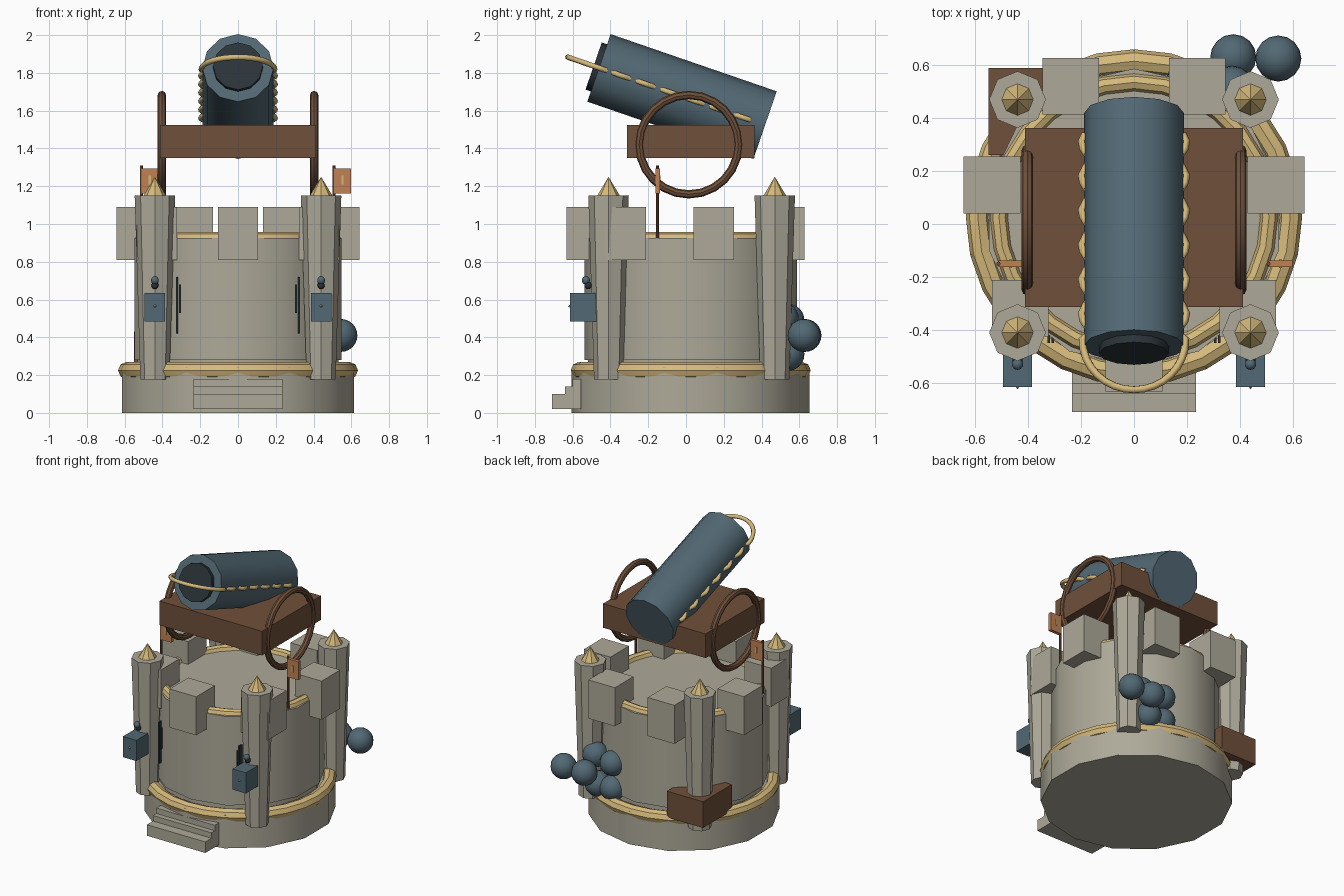
import bpy, math
from mathutils import Vector

if "Cube" in bpy.data.objects:
    bpy.data.objects.remove(bpy.data.objects["Cube"])

def mat(name, c):
    m = bpy.data.materials.new(name)
    m.diffuse_color = (*c, 1)
    m.use_nodes = True
    m.node_tree.nodes["Principled BSDF"].inputs["Base Color"].default_value = m.diffuse_color
    return m

STONE = mat("stone", (0.42, 0.40, 0.32))
STEEL = mat("steel", (0.085, 0.14, 0.175))
DARK = mat("dark", (0.025, 0.035, 0.042))
WOOD = mat("wood", (0.16, 0.08, 0.042))
GOLD = mat("gold", (0.67, 0.49, 0.20))
COPPER = mat("copper", (0.53, 0.22, 0.09))
CY = 0.025  # centre of the round fort along y

def finish(name, m, smooth=True):
    o = bpy.context.object
    o.name = name
    o.data.materials.append(m)
    if smooth:
        bpy.ops.object.shade_smooth_by_angle(angle=math.radians(40))
    return o

def box(name, m, x0, x1, y0, y1, z0, z1):
    bpy.ops.mesh.primitive_cube_add(size=1, location=((x0+x1)/2, (y0+y1)/2, (z0+z1)/2))
    bpy.context.object.scale = (x1-x0, y1-y0, z1-z0)
    return finish(name, m, False)

def cone(name, m, loc, r1, r2, h, n, rot=(0, 0, 0), smooth=True):
    bpy.ops.mesh.primitive_cone_add(vertices=n, radius1=r1, radius2=r2, depth=h,
                                    location=loc, rotation=rot)
    return finish(name, m, smooth)

def drum(name, m, r, z0, z1, n):
    return cone(name, m, (0, CY, (z0+z1)/2), r, r, z1-z0, n)

def torus(name, m, loc, R, r, nR, nr, rot=(0, 0, 0)):
    bpy.ops.mesh.primitive_torus_add(location=loc, rotation=rot, major_radius=R,
                                     minor_radius=r, major_segments=nR, minor_segments=nr)
    return finish(name, m)

def ball(name, m, loc, r, seg=16):
    bpy.ops.mesh.primitive_uv_sphere_add(segments=seg, ring_count=seg*3//4, radius=r, location=loc)
    return finish(name, m)

# Round fort: base, neck, wall, gold trims
drum("base", STONE, 0.63, 0, 0.24, 14)
drum("neck", STONE, 0.545, 0.23, 0.29, 14)
drum("wall", STONE, 0.562, 0.28, 0.925, 14)
torus("base_trim", GOLD, (0, CY, 0.225), 0.59, 0.045, 28, 8)
torus("wall_trim", GOLD, (0, CY, 0.925), 0.51, 0.033, 28, 8)

# Seven axis-aligned merlons
for i in range(7):
    a = -math.pi/2 + i*2*math.pi/7
    x, y = 0.55*math.cos(a), CY + 0.55*math.sin(a)
    box("merlon", STONE, x-.107, x+.107, y-.107, y+.107, 0.81, 1.09)

# Corner towers with gold caps
for x in (-0.44, 0.44):
    for y in (-0.41, 0.47):
        cone("tower", STONE, (x, y, 0.663), 0.077, 0.107, 0.975, 8)
        cone("tower_cap", GOLD, (x, y, 1.2), 0.06, 0, 0.1, 8, smooth=False)

# Front steps
for i, y in enumerate((-0.71, -0.64, -0.602)):
    box("step", STONE, -0.235, 0.235, y, -0.555, 0.02 + 0.04*i, 0.10 + 0.04*i)

# Lanterns on the front towers, and wall slits
for s in (-1, 1):
    x = s*0.44
    box("lantern", STEEL, x-.054, x+.054, -0.615, -0.45, 0.485, 0.635)
    cone("lantern_stud", GOLD, (x, -0.617, 0.565), 0.012, 0, 0.016, 6, (math.pi/2, 0, 0), False)
    ball("lantern_knob", STEEL, (x, -0.53, 0.702), 0.022, 10)
    ball("lantern_link", DARK, (x, -0.517, 0.675), 0.02, 10)
    for sx, z0, z1 in ((0.322, 0.42, 0.72), (0.307, 0.53, 0.68)):
        box("slit", DARK, s*sx-.005, s*sx+.005, -0.45, -0.40, z0, z1)

# Flags on poles, both flying to the right
for x in (-0.512, 0.508):
    cone("flag_pole", WOOD, (x, -0.15, 1.11), 0.008, 0.008, 0.4, 8)
    box("flag", COPPER, x, x+.09, -0.162, -0.138, 1.162, 1.295)
    box("flag_mark", GOLD, x+.039, x+.051, -0.166, -0.134, 1.21, 1.256)

# Gun carriage and wheels
box("carriage", WOOD, -0.412, 0.412, -0.313, 0.363, 1.35, 1.525)
for x in (-0.403, 0.403):
    torus("wheel", WOOD, (x, 0.015, 1.42), 0.263, 0.022, 24, 8, (0, math.pi/2, 0))

# Barrel, tilted up towards the front
C = Vector((0, -0.021, 1.675))
tilt = math.radians(19)
axis = Vector((0, -math.cos(tilt), math.sin(tilt)))
rot = (math.pi/2 - tilt, 0, 0)
cone("barrel", STEEL, C, 0.189, 0.189, 0.93, 12, rot)
cone("bore", DARK, C + axis*0.41, 0.132, 0.132, 0.17, 12, rot)

# Rope weaving along the barrel sides and looping past the muzzle
side = [(-0.38 + 0.0275*i, 0.184 + 0.014*math.sin(math.tau*i/5)) for i in range(30)]
loop = [(0.44 + 0.2*math.cos(t), 0.195*math.sin(t))
        for t in (math.pi/2 - math.pi*k/16 for k in range(17))]
path = side + loop + [(u, -x) for u, x in reversed(side)]
cu = bpy.data.curves.new("rope", 'CURVE')
cu.dimensions = '3D'
cu.bevel_depth = 0.015
cu.bevel_resolution = 1
cu.use_fill_caps = True
sp = cu.splines.new('POLY')
sp.points.add(len(path) - 1)
for p, (u, x) in zip(sp.points, path):
    p.co = (*(C + axis*u + Vector((x, 0, 0))), 1)
cu.materials.append(GOLD)
bpy.context.collection.objects.link(bpy.data.objects.new("rope", cu))

# Cannonball pile and crate at the back
for p in ((.545, .625, .41), (.375, .63, .41), (.37, .51, .50),
          (.21, .54, .49), (.21, .54, .31), (.33, .54, .31)):
    ball("cannonball", STEEL, p, 0.087)
box("crate", WOOD, -0.55, -0.26, 0.26, 0.59, 0.24, 0.43)
